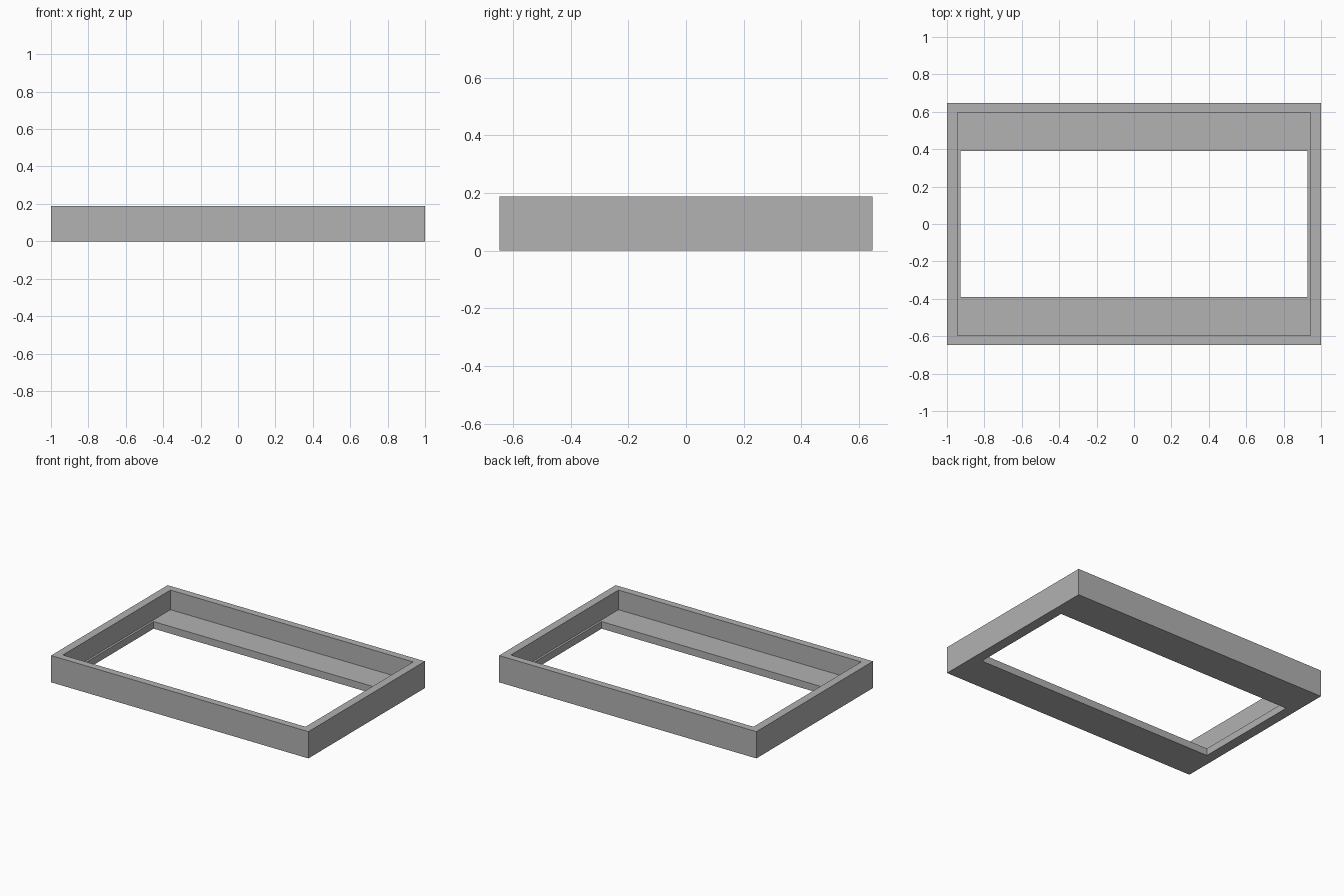
import bpy
import bmesh

cube = bpy.data.objects.get("Cube")
if cube:
    bpy.data.objects.remove(cube, do_unlink=True)

# Single grey finish
grey = bpy.data.materials.new("plain_grey")
grey.use_nodes = True
colour = (0.445, 0.445, 0.445, 1)
grey.diffuse_color = colour
grey.node_tree.nodes["Principled BSDF"].inputs["Base Color"].default_value = colour

HEIGHT, FLOOR = 0.188, 0.05
OUTER, RECESS, HOLE = (1.0, 0.647), (0.943, 0.597), (0.928, 0.389)

# Rectangular section rings: outside wall, rim, recess, ledge and opening
rings = [(OUTER, 0), (OUTER, HEIGHT), (RECESS, HEIGHT),
         (RECESS, FLOOR), (HOLE, FLOOR), (HOLE, 0)]
corners = [(-1, -1), (1, -1), (1, 1), (-1, 1)]

bm = bmesh.new()
loops = [[bm.verts.new((sx * half[0], sy * half[1], z)) for sx, sy in corners]
         for half, z in rings]

# Join each ring to the next, closing back on the first
for lower, upper in zip(loops, loops[1:] + loops[:1]):
    for i in range(4):
        j = (i + 1) % 4
        bm.faces.new((lower[i], lower[j], upper[j], upper[i]))
bmesh.ops.recalc_face_normals(bm, faces=bm.faces)

mesh = bpy.data.meshes.new("tray_frame")
bm.to_mesh(mesh)
bm.free()
mesh.materials.append(grey)
frame = bpy.data.objects.new("tray_frame", mesh)
bpy.context.collection.objects.link(frame)
